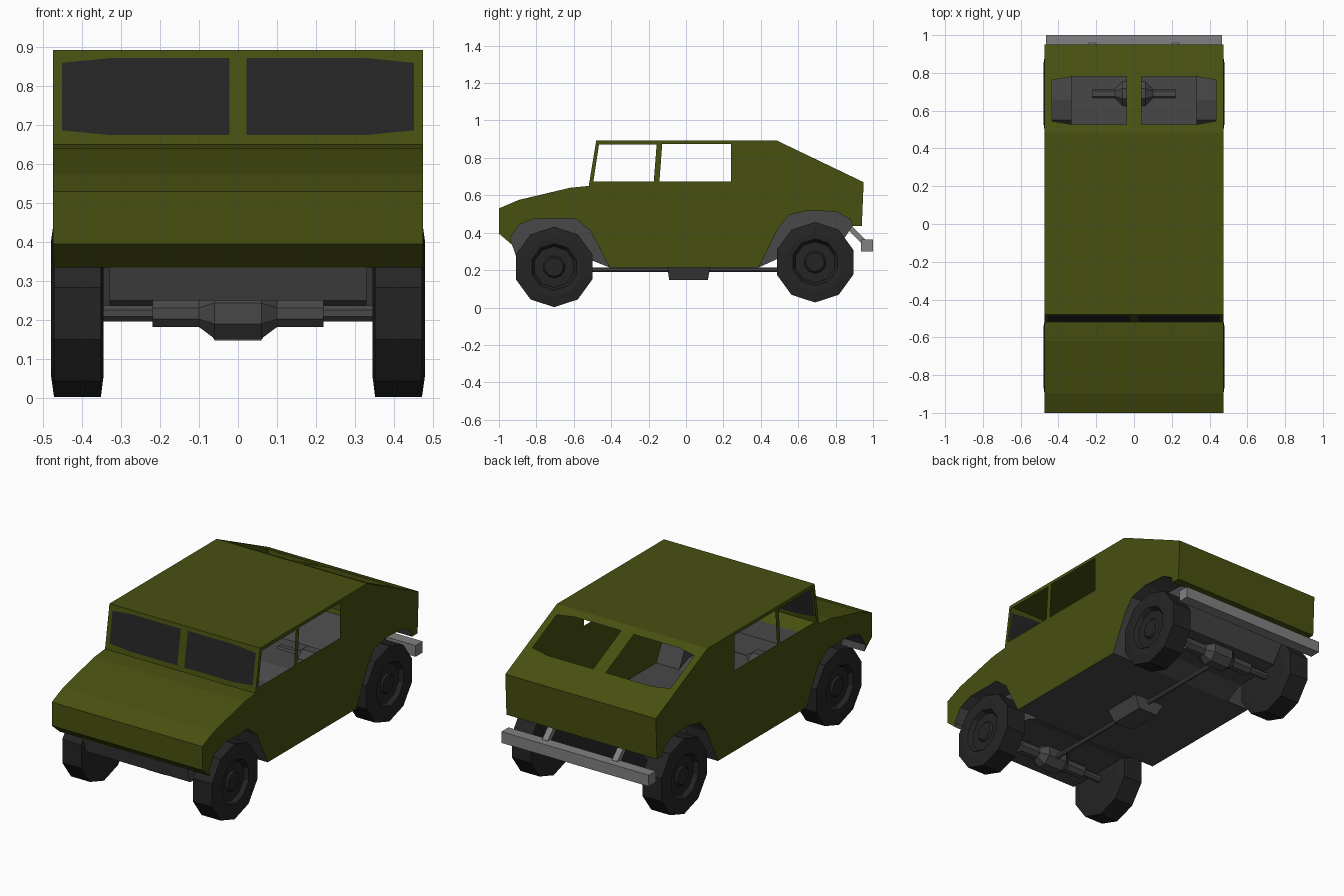
import bpy, bmesh, math
from mathutils import Vector, Matrix

if "Cube" in bpy.data.objects:
    bpy.data.objects.remove(bpy.data.objects["Cube"])


def material(name, rgb):
    m = bpy.data.materials.new(name)
    m.use_nodes = True
    m.diffuse_color = (*rgb, 1)
    m.node_tree.nodes["Principled BSDF"].inputs["Base Color"].default_value = (*rgb, 1)
    return m


GREEN = material("olive_green", (0.065, 0.08, 0.005))
GREY = material("underbody_grey", (0.065, 0.065, 0.065))
METAL = material("bumper_grey", (0.22, 0.22, 0.225))
RUBBER = material("tyre_black", (0.018, 0.018, 0.018))
GLASS = material("dark_glass", (0.018, 0.018, 0.019))

HALF = 0.475    # body half width
WELL = 0.33     # inner wall of the wheel wells


def finish(bm, name, mat):
    bmesh.ops.remove_doubles(bm, verts=bm.verts, dist=0.0005)
    bmesh.ops.recalc_face_normals(bm, faces=bm.faces)
    me = bpy.data.meshes.new(name)
    bm.to_mesh(me)
    bm.free()
    me.materials.append(mat)
    ob = bpy.data.objects.new(name, me)
    bpy.context.collection.objects.link(ob)
    return ob


def panel(bm, loops, place):
    """Flat panel: first loop is the outline, the others are openings."""
    edges = []
    for loop in loops:
        vs = [bm.verts.new(place(*p)) for p in loop]
        edges += [bm.edges.new((a, b)) for a, b in zip(vs, vs[1:] + vs[:1])]
    bmesh.ops.triangle_fill(bm, edges=edges, use_beauty=True)


def strip(bm, path, x0, x1):
    """Sheet swept across x along a (y, z) path."""
    rows = [[bm.verts.new((x, y, z)) for x in (x0, x1)] for y, z in path]
    for a, b in zip(rows, rows[1:]):
        bm.faces.new((a[0], a[1], b[1], b[0]))


def lathe(bm, profile, centre, sides, turn):
    """Rings of (offset, radius) around the x axis."""
    rings = []
    for x, r in profile:
        rings.append([bm.verts.new(Vector(centre) + Vector((x, r * math.sin(a), r * math.cos(a))))
                      for a in (math.tau * (i + turn) / sides for i in range(sides))])
    for a, b in zip(rings, rings[1:]):
        for i in range(sides):
            j = (i + 1) % sides
            bm.faces.new((a[i], a[j], b[j], b[i]))
    bm.faces.new(rings[0])
    bm.faces.new(rings[-1])


def box(bm, centre, size, tilt=0):
    bmesh.ops.create_cube(bm, size=1, matrix=Matrix.Translation(centre)
                          @ Matrix.Rotation(tilt, 4, 'X') @ Matrix.Diagonal((*size, 1)))


# Side profile, as (y, z)
nose = [(-0.93, 0.335), (-1, 0.395), (-1, 0.53), (-0.895, 0.575), (-0.62, 0.64), (-0.52, 0.65)]
screen_low, screen_top = (-0.52, 0.65), (-0.48, 0.893)
roof_back, tail_top = (0.485, 0.893), (0.95, 0.67)
tail = [tail_top, (0.94, 0.435), (0.89, 0.435)]
rear_arch = [(0.89, 0.435), (0.88, 0.47), (0.81, 0.51), (0.66, 0.52),
             (0.55, 0.495), (0.49, 0.42), (0.39, 0.215)]
front_arch = [(-0.41, 0.215), (-0.51, 0.41), (-0.59, 0.475), (-0.81, 0.475),
              (-0.89, 0.445), (-0.94, 0.37), (-0.93, 0.335)]
side = nose + [screen_top, roof_back] + tail + rear_arch[1:] + front_arch[:-1]

front_door_window = [(-0.495, 0.675), (-0.465, 0.872), (-0.157, 0.872), (-0.172, 0.675)]
rear_door_window = [(-0.142, 0.675), (-0.127, 0.875), (0.24, 0.875), (0.24, 0.675)]


def end_window(s, inner, outer, low, high, cut):
    return [(s * x, v) for x, v in
            ((inner, low), (WELL, low), (outer, low + cut),
             (outer, high - cut), (WELL, high), (inner, high))]


def slope(a, b, by_height):
    """Map (x, height) or (x, depth) onto the slanted plane from a to b."""
    k = 1 if by_height else 0

    def place(x, v):
        t = (v - a[k]) / (b[k] - a[k])
        return (x, a[0] + t * (b[0] - a[0]), a[1] + t * (b[1] - a[1]))
    return place


def rectangle(low, high):
    return [(-HALF, low), (HALF, low), (HALF, high), (-HALF, high)]


on_screen = slope(screen_low, screen_top, True)
on_hatch = slope(roof_back, tail_top, False)
screen_panes = [end_window(s, 0.022, 0.452, 0.675, 0.872, 0.012) for s in (-1, 1)]
hatch_panes = [end_window(s, 0.04, 0.435, 0.527, 0.78, 0.018) for s in (-1, 1)]

# Body shell with open door and hatch windows
bm = bmesh.new()
for s in (-1, 1):
    panel(bm, [side, front_door_window, rear_door_window], lambda y, z: (s * HALF, y, z))
strip(bm, nose, -HALF, HALF)
strip(bm, [screen_top, roof_back], -HALF, HALF)
strip(bm, tail, -HALF, HALF)
panel(bm, [rectangle(screen_low[1], screen_top[1])] + screen_panes, on_screen)
panel(bm, [rectangle(roof_back[0], tail_top[0])] + hatch_panes, on_hatch)
finish(bm, "body_shell", GREEN)

# Windscreen glass
bm = bmesh.new()
for pane in screen_panes:
    bm.faces.new([bm.verts.new(on_screen(*p)) for p in pane])
finish(bm, "windscreen_glass", GLASS)

# Floor pan, wheel arches and their inner walls
front_floor = [(-0.93, 0.335), (-0.9, 0.25), (-0.5, 0.25), (-0.41, 0.215)]
rear_floor = [(0.39, 0.215), (0.5, 0.265), (0.78, 0.27), (0.89, 0.435)]
bm = bmesh.new()
strip(bm, front_floor + rear_floor, -WELL, WELL)
for s in (-1, 1):
    strip(bm, rear_arch + front_arch, s * WELL, s * HALF)
    for floor, arch in ((front_floor, front_arch), (rear_floor, rear_arch)):
        panel(bm, [floor + arch[1:-1]], lambda y, z: (s * WELL, y, z))
finish(bm, "underbody", GREY)

# Wheels, axles and differentials
tyre = [(0.345, 0.16), (0.352, 0.215), (0.472, 0.215), (0.48, 0.16), (0.478, 0.125),
        (0.455, 0.11), (0.455, 0.06), (0.466, 0.05)]
axle_half = [(0.35, 0.022), (0.22, 0.022), (0.22, 0.038), (0.1, 0.038), (0.06, 0.07)]
axle = axle_half + [(-x, r) for x, r in reversed(axle_half)]
for place, y, z in (("front", -0.705, 0.217), ("rear", 0.69, 0.242)):
    for hand, s in (("left", 1), ("right", -1)):
        bm = bmesh.new()
        lathe(bm, [(s * x, r) for x, r in tyre], (0, y, z), 10, 0)
        finish(bm, f"{place}_{hand}_wheel", RUBBER)
    bm = bmesh.new()
    lathe(bm, axle, (0, y, z), 8, 0.5)
    finish(bm, f"{place}_axle", GREY)

# Gearbox case, narrowing towards the bottom
bm = bmesh.new()
box(bm, (0, 0.015, 0.183), (0.2, 0.23, 0.07))
for v in bm.verts:
    if v.co.z < 0.18:
        v.co.x *= 0.6
        v.co.y *= 0.9
finish(bm, "gearbox_case", GREY)

# Drive shaft between the axles
bm = bmesh.new()
lathe(bm, [(-0.68, 0.013), (0.68, 0.013)], (0, 0, 0), 8, 0.5)
shaft = finish(bm, "drive_shaft", GREY)
shaft.rotation_euler.z = math.pi / 2
shaft.location.z = 0.203

# Rear bumper on two slanted brackets
bm = bmesh.new()
box(bm, (0, 0.968, 0.332), (0.93, 0.064, 0.064))
for s in (-1, 1):
    box(bm, (s * 0.22, 0.905, 0.397), (0.035, 0.12, 0.03), -math.pi / 4)
finish(bm, "rear_bumper", METAL)
